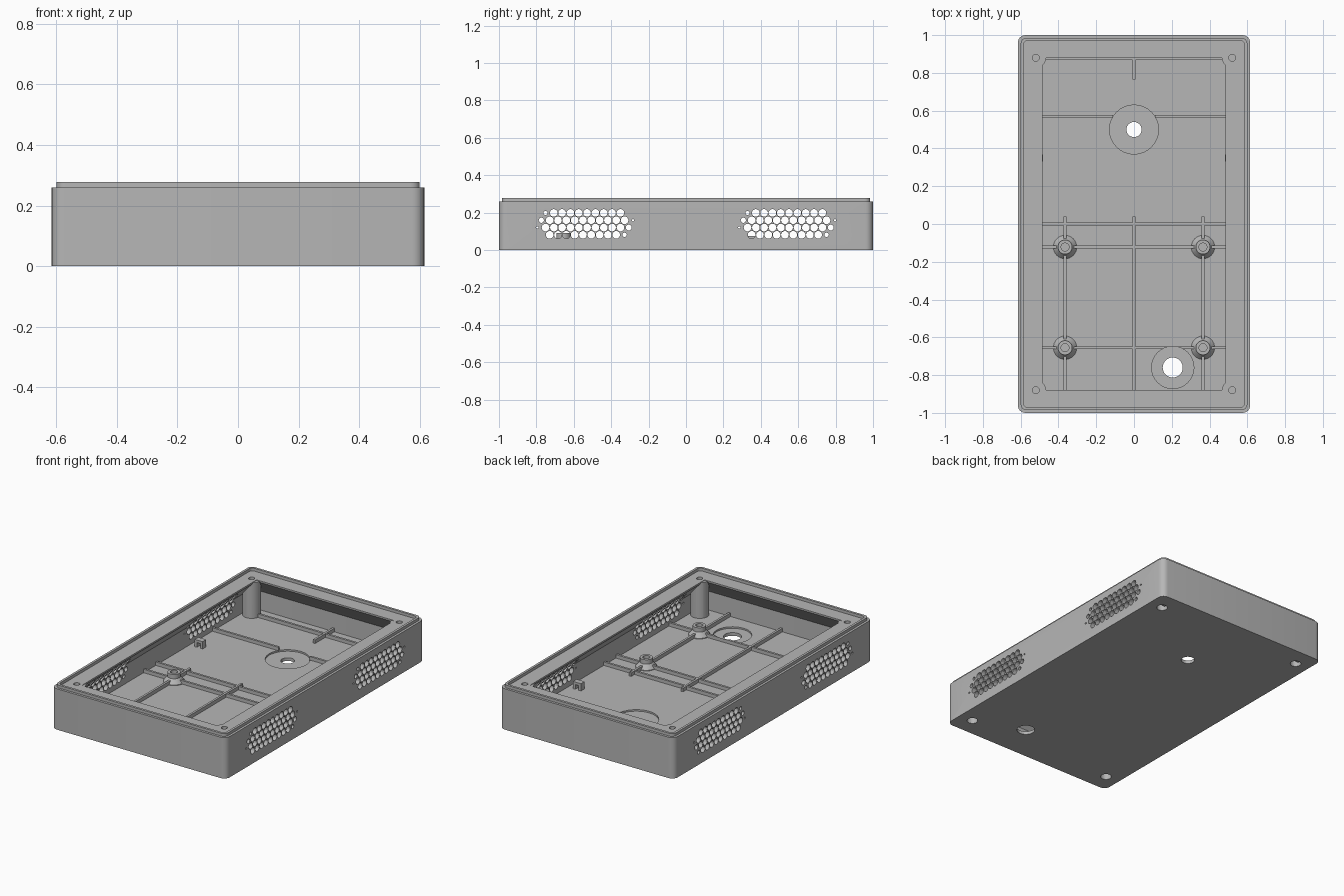
import bpy, bmesh, math
from mathutils import Matrix, Vector

cube = bpy.data.objects.get("Cube")
if cube:
    bpy.data.objects.remove(cube, do_unlink=True)

grey = bpy.data.materials.new("plain grey")
grey.use_nodes = True
grey.diffuse_color = (0.47, 0.47, 0.47, 1)
grey.node_tree.nodes["Principled BSDF"].inputs["Base Color"].default_value = grey.diffuse_color

FLOOR = 0.03
WALL_X, WALL_Y = 0.575, 0.96


def finish(name, bm, smooth=True):
    bmesh.ops.recalc_face_normals(bm, faces=bm.faces)
    mesh = bpy.data.meshes.new(name)
    bm.to_mesh(mesh)
    bm.free()
    mesh.materials.append(grey)
    ob = bpy.data.objects.new(name, mesh)
    bpy.context.collection.objects.link(ob)
    if smooth:
        shade(ob)
    return ob


def shade(ob):
    bpy.ops.object.select_all(action='DESELECT')
    ob.select_set(True)
    bpy.context.view_layer.objects.active = ob
    bpy.ops.object.shade_smooth_by_angle(angle=math.radians(30))


def cylinder(bm, centre, r, length, axis='Z', seg=32):
    rot = Matrix.Rotation(math.pi / 2, 4, 'Y') if axis == 'X' else Matrix()
    bmesh.ops.create_cone(bm, cap_ends=True, segments=seg, radius1=r, radius2=r,
                          depth=length, matrix=Matrix.Translation(centre) @ rot)


def post(bm, x, y, r, z0, z1):
    cylinder(bm, (x, y, (z0 + z1) / 2), r, z1 - z0)


def box(name, x0, x1, y0, y1, z0, z1):
    bm = bmesh.new()
    size = Vector((x1 - x0, y1 - y0, z1 - z0))
    mid = Vector((x0 + x1, y0 + y1, z0 + z1)) / 2
    bmesh.ops.create_cube(bm, size=1, matrix=Matrix.Translation(mid) @ Matrix.Diagonal(size.to_4d()))
    return finish(name, bm, smooth=False)


def boolean(ob, bm, operation='DIFFERENCE'):
    """Apply a boolean with a temporary tool, then discard the tool."""
    tool = finish("tool", bm, smooth=False)
    tool.hide_render = True
    mod = ob.modifiers.new("cut", 'BOOLEAN')
    mod.operation, mod.solver, mod.object = operation, 'EXACT', tool
    bpy.context.view_layer.update()
    mesh = bpy.data.meshes.new_from_object(
        ob.evaluated_get(bpy.context.evaluated_depsgraph_get()))
    ob.modifiers.clear()
    ob.data = mesh
    bpy.data.objects.remove(tool, do_unlink=True)


def ring(bm, hx, hy, r, z, seg=6):
    """Rounded rectangle of vertices."""
    verts = []
    for q, (sx, sy) in enumerate([(1, 1), (-1, 1), (-1, -1), (1, -1)]):
        for i in range(seg + 1):
            a = math.pi / 2 * (q + i / seg)
            verts.append(bm.verts.new((sx * (hx - r) + r * math.cos(a),
                                       sy * (hy - r) + r * math.sin(a), z)))
    return verts


# Tray: outer wall, raised lip, flange with sloping underside, inner wall, floor
profile = [(0.615, 1.0, 0.04, 0), (0.615, 1.0, 0.04, 0.26),
           (0.6, 0.985, 0.03, 0.26), (0.6, 0.985, 0.03, 0.278),
           (0.585, 0.97, 0.02, 0.278), (0.585, 0.97, 0.02, 0.26),
           (0.485, 0.88, 0.01, 0.26), (0.485, 0.88, 0.01, 0.25),
           (WALL_X, WALL_Y, 0.015, 0.15), (WALL_X, WALL_Y, 0.015, FLOOR)]
bm = bmesh.new()
rings = [ring(bm, *p) for p in profile]
for a, b in zip(rings, rings[1:]):
    for i in range(len(a)):
        j = (i + 1) % len(a)
        bm.faces.new((a[i], a[j], b[j], b[i]))
bm.faces.new(rings[0])
bm.faces.new(rings[-1])
tray = finish("tray", bm)

# Corner screw posts
corners = [(sx * 0.52, sy * 0.88) for sx in (-1, 1) for sy in (-1, 1)]
bm = bmesh.new()
for x, y in corners:
    post(bm, x, y, 0.054, 0.015, 0.257)
boolean(tray, bm, 'UNION')

# Shallow round floor recesses
bm = bmesh.new()
post(bm, 0, 0.5, 0.13, 0.02, 0.12)
post(bm, 0.205, -0.76, 0.112, 0.02, 0.12)
boolean(tray, bm)

# Floor holes, screw holes and their counterbores
bm = bmesh.new()
post(bm, 0, 0.5, 0.04, -0.1, 0.1)
post(bm, 0.205, -0.76, 0.053, -0.1, 0.1)
for x, y in corners:
    post(bm, x, y, 0.032, -0.1, 0.12)
    post(bm, x, y, 0.018, 0.18, 0.35)
boolean(tray, bm)

# Honeycomb vents through both long walls: z, first hole, count, left end, right end
PITCH = 0.0445
rows = [(0.198, -0.707, 9, 0.011, 0), (0.159, -0.729, 10, 0.014, 0.006),
        (0.12, -0.751, 10, 0.006, 0.016), (0.081, -0.729, 9, 0, 0.012)]
bm = bmesh.new()
for shift in (0, 1.08):
    for z, first, count, left, right in rows:
        for i in range(-1, count + 1):
            r = left if i < 0 else right if i == count else 0.0205
            if r:
                cylinder(bm, (0, first + i * PITCH + shift, z), r, 1.5, 'X', 14)
boolean(tray, bm)
shade(tray)

# Floor ribs
T, RIB = 0.007, 0.052
for y in (0.875, 0.0, -0.122, -0.655):
    rib = box("cross_rib", -WALL_X, WALL_X, y - T, y + T, FLOOR - 0.005, RIB)
    if y == -0.655:
        bm = bmesh.new()
        post(bm, 0.205, -0.76, 0.112, 0.02, 0.12)
        boolean(rib, bm)
for s in (-1, 1):
    box("short_cross_rib", min(s * 0.11, s * WALL_X), max(s * 0.11, s * WALL_X),
        0.57 - T, 0.57 + T, FLOOR - 0.005, RIB)
for x in (-0.365, 0, 0.365):
    box("long_rib", x - T, x + T, -WALL_Y, 0.04, FLOOR - 0.005, RIB + 0.001)
box("back_rib", -T, T, 0.765, WALL_Y, FLOOR - 0.005, RIB + 0.001)

# Flared board standoffs with blind holes
section = [(0.062, FLOOR - 0.003), (0.062, 0.034), (0.038, 0.062), (0.038, 0.09),
           (0.021, 0.09), (0.021, 0.055)]
for x in (-0.365, 0.365):
    for y in (-0.122, -0.655):
        bm = bmesh.new()
        n = 32
        loops = [[bm.verts.new((x + r * math.cos(2 * math.pi * i / n),
                                y + r * math.sin(2 * math.pi * i / n), z)) for i in range(n)]
                 for r, z in section]
        for a, b in zip(loops, loops[1:]):
            for i in range(n):
                j = (i + 1) % n
                bm.faces.new((a[i], a[j], b[j], b[i]))
        bm.faces.new(loops[0])
        bm.faces.new(loops[-1])
        finish("standoff", bm)

# Small cable loops beside the long walls
for s in (-1, 1):
    x, y = s * 0.51, 0.35
    for dx in (-0.02, 0.02):
        box("cable_loop_leg", x + dx - 0.008, x + dx + 0.008, y - 0.018, y + 0.018, FLOOR - 0.005, 0.065)
    box("cable_loop_top", x - 0.028, x + 0.028, y - 0.018, y + 0.018, 0.06, 0.076)
